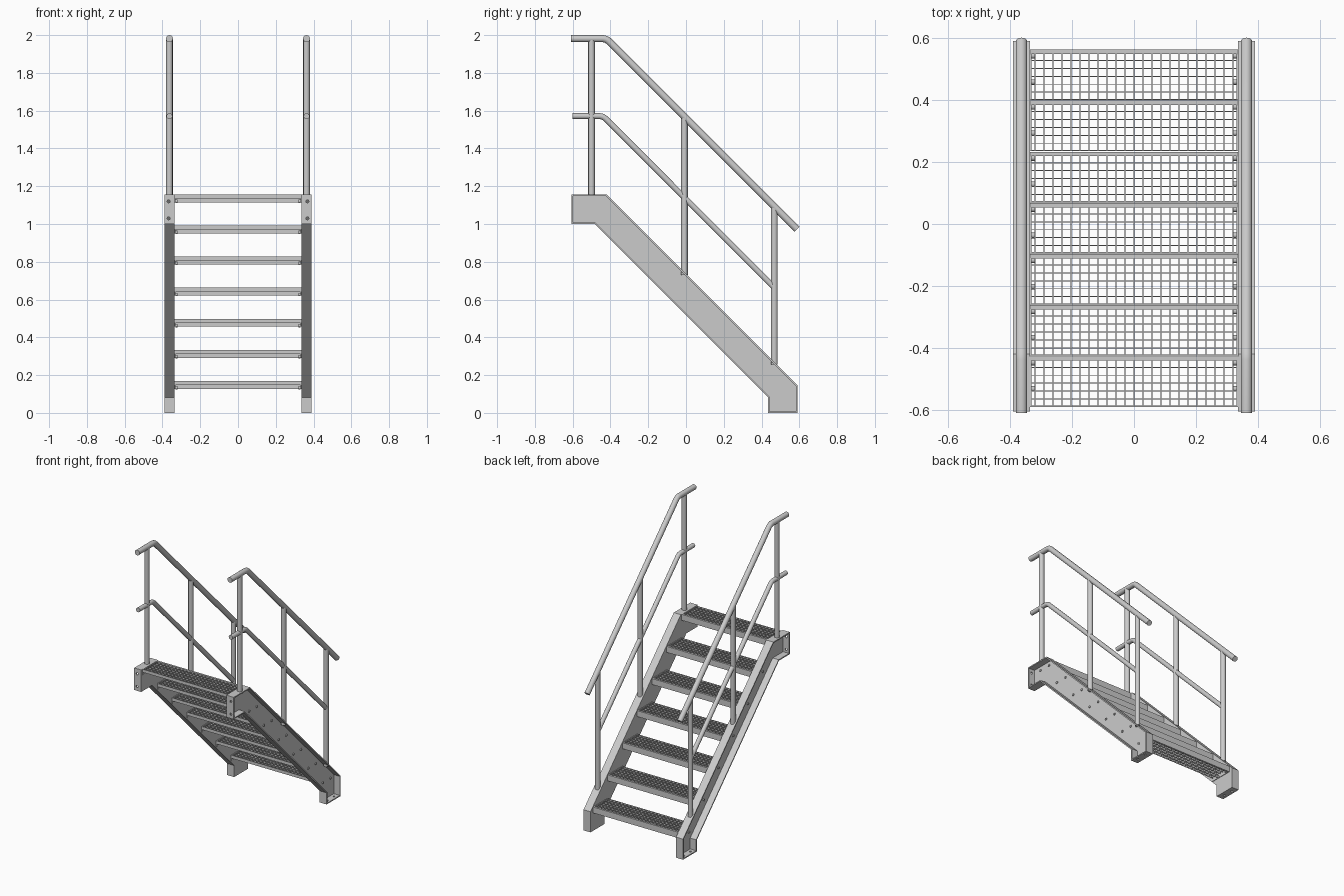
import bpy, bmesh, math
from mathutils import Vector, Matrix

if "Cube" in bpy.data.objects:
    bpy.data.objects.remove(bpy.data.objects["Cube"])

def finish(name, bm, mirror=False, smooth=False):
    bmesh.ops.recalc_face_normals(bm, faces=bm.faces)
    me = bpy.data.meshes.new(name)
    bm.to_mesh(me)
    bm.free()
    ob = bpy.data.objects.new(name, me)
    bpy.context.collection.objects.link(ob)
    if smooth:
        bpy.context.view_layer.objects.active = ob
        ob.select_set(True)
        bpy.ops.object.shade_smooth_by_angle(angle=math.radians(35))
        ob.select_set(False)
    if mirror:
        ob.modifiers.new("mirror", 'MIRROR')
    return ob

def box(bm, x0, x1, y0, y1, z0, z1):
    m = Matrix.Translation(((x0+x1)/2, (y0+y1)/2, (z0+z1)/2)) @ Matrix.Diagonal((x1-x0, y1-y0, z1-z0, 1))
    bmesh.ops.create_cube(bm, size=1, matrix=m)

def rod(bm, a, b, r, n=20):
    a, b = Vector(a), Vector(b)
    m = Matrix.Translation((a+b)/2) @ (b-a).to_track_quat('Z', 'Y').to_matrix().to_4x4()
    bmesh.ops.create_cone(bm, cap_ends=True, segments=n, radius1=r, radius2=r, depth=(b-a).length, matrix=m)

def inset(pts, t):
    # mitred inward offset of a clockwise outline
    out, n = [], len(pts)
    for i in range(n):
        p = Vector(pts[i])
        d1 = (p - Vector(pts[i-1])).normalized()
        d2 = (Vector(pts[(i+1) % n]) - p).normalized()
        n1, n2 = Vector((d1.y, -d1.x)), Vector((d2.y, -d2.x))
        out.append(p + (n1+n2) * t / (1 + n1.dot(n2)))
    return out

# Stringers: channels with flanges all round, open outward
X0, X1, T = 0.335, 0.39, 0.008
outline = [(-0.605, 1.0), (-0.605, 1.156), (-0.42, 1.156), (0.59, 0.146),
           (0.59, 0), (0.435, 0), (0.435, 0.082), (-0.483, 1.0)]
bm = bmesh.new()
inner = inset(outline, T)
loops = [[bm.verts.new((x, p[0], p[1])) for p in pts]
         for x, pts in ((X0, outline), (X1, outline), (X1, inner), (X0+T, inner))]
for a, b in zip(loops, loops[1:]):
    for i in range(len(a)):
        j = (i+1) % len(a)
        bm.faces.new((a[i], a[j], b[j], b[i]))
bm.faces.new(loops[0])
bm.faces.new(loops[-1])
stringer = finish("stringers", bm)

# Fixing holes in the top end plate and the foot
bm = bmesh.new()
for z in (1.12, 1.03):
    rod(bm, (0.367, -0.63, z), (0.367, -0.585, z), 0.008, 16)
for y in (0.475, 0.55):
    rod(bm, (0.367, y, -0.02), (0.367, y, 0.02), 0.008, 16)
cutter = finish("hole_cutter", bm)
cutter.hide_render = True
cutter.hide_set(True)
mod = stringer.modifiers.new("holes", 'BOOLEAN')
mod.object = cutter
mod.solver = 'EXACT'
stringer.modifiers.new("mirror", 'MIRROR')

# Treads: nosing, back bar, end plates and grating
STEP = 0.165
for k in range(7):
    yb, z = -0.59 + k*STEP, 1.156 - k*STEP*0.9965
    yn = yb + 0.163
    bm = bmesh.new()
    box(bm, -X0, X0, yn-0.014, yn, z-0.042, z)
    box(bm, -X0, X0, yb, yb+0.004, z-0.022, z)
    for s in (-1, 1):
        a, b = sorted((s*0.331, s*X0))
        box(bm, a, b, yb, yn, z-0.042, z)
    finish(f"tread_frame_{k+1}", bm)
    bm = bmesh.new()
    for i in range(-11, 12):
        box(bm, i*0.029-0.0015, i*0.029+0.0015, yb, yn-0.01, z-0.022, z-0.001)
    for i in range(1, 6):
        y = yb + i*0.0255
        box(bm, -0.333, 0.333, y-0.0015, y+0.0015, z-0.02, z-0.002)
    finish(f"tread_grating_{k+1}", bm)

# Tread bolts through the webs
bm = bmesh.new()
for k in range(7):
    z = 1.12 - k*STEP*0.9965
    for y in (-0.532, -0.447):
        y += k*STEP
        rod(bm, (0.319, y, z), (0.332, y, z), 0.009, 12)
        rod(bm, (0.34, y, z), (0.349, y, z), 0.008, 12)
finish("tread_bolts", bm, True, True)

# Posts
bm = bmesh.new()
for y, z0, z1 in ((-0.5, 1.15, 1.975), (-0.008, 0.73, 1.566), (0.468, 0.255, 1.09)):
    rod(bm, (0.363, y, z0), (0.363, y, z1), 0.0175, 24)
finish("railing_posts", bm, True, True)

# Bent rails
def rail(name, pts, r, n=24):
    bm = bmesh.new()
    rings = []
    for i, p in enumerate(pts):
        p = Vector(p)
        d1 = (p - Vector(pts[i-1])).normalized() if i else None
        d2 = (Vector(pts[i+1]) - p).normalized() if i < len(pts)-1 else d1
        d1 = d1 or d2
        t = (d1+d2).normalized()
        nrm = Vector((-t.y, t.x)) / t.dot(d1)
        ring = []
        for j in range(n):
            a = 2*math.pi*j/n
            q = p + nrm*r*math.sin(a)
            ring.append(bm.verts.new((0.363 + r*math.cos(a), q.x, q.y)))
        rings.append(ring)
    for a, b in zip(rings, rings[1:]):
        for j in range(n):
            bm.faces.new((a[j], a[(j+1) % n], b[(j+1) % n], b[j]))
    bm.faces.new(rings[0])
    bm.faces.new(rings[-1])
    finish(name, bm, True, True)

rail("handrails", [(-0.61, 1.981), (-0.438, 1.981), (-0.424, 1.978), (-0.411, 1.97), (0.588, 0.972)], 0.0185)
rail("mid_rails", [(-0.6, 1.571), (-0.455, 1.571), (-0.441, 1.568), (-0.428, 1.56), (0.468, 0.663)], 0.0155)
